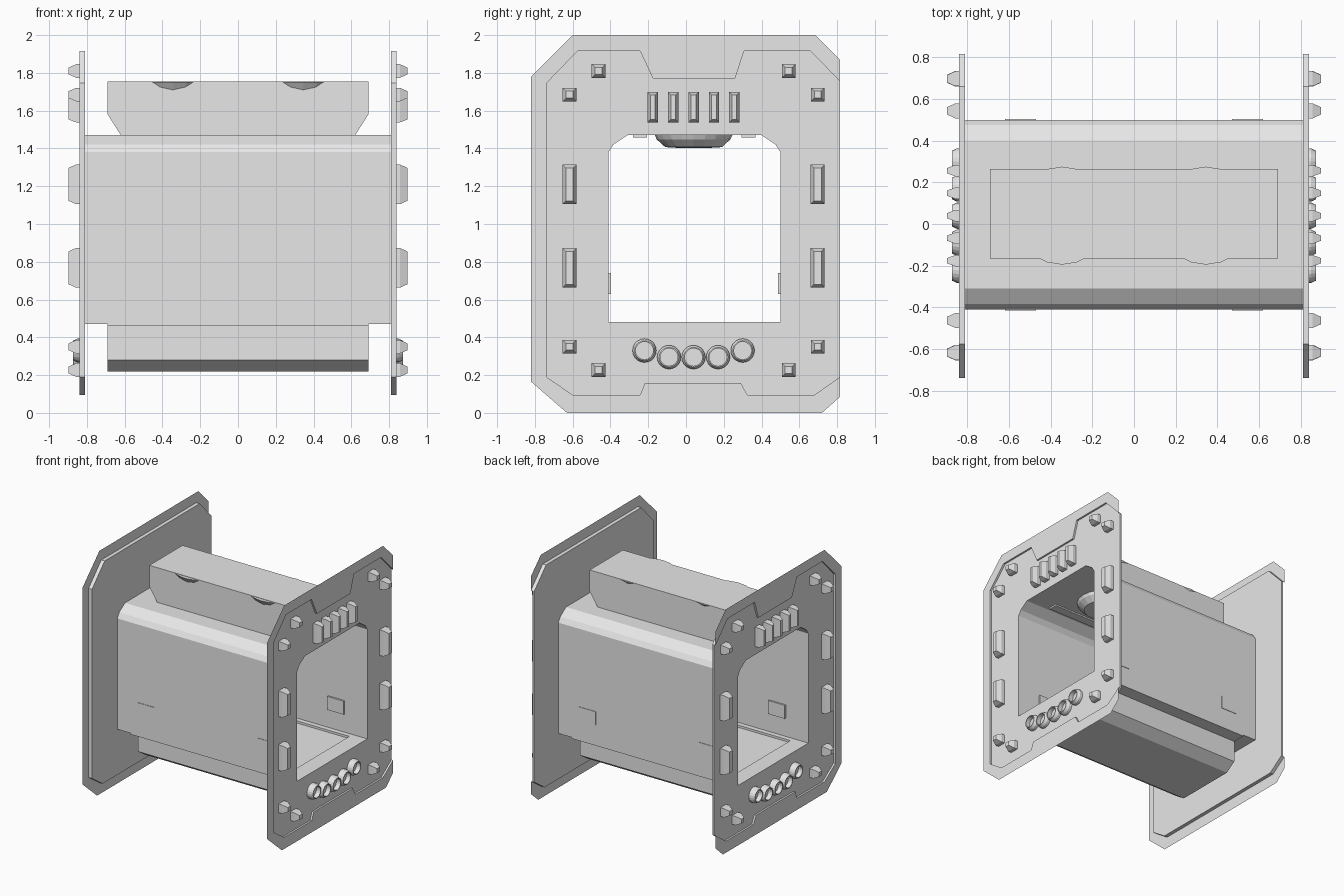
import bpy
import bmesh
from math import cos, sin, tau

if "Cube" in bpy.data.objects:
    bpy.data.objects.remove(bpy.data.objects["Cube"])

GREY = (0.8, 0.8, 0.8, 1)
grey = bpy.data.materials.new("light grey")
grey.use_nodes = True
grey.diffuse_color = GREY
grey.node_tree.nodes["Principled BSDF"].inputs["Base Color"].default_value = GREY

CY = 0.04            # depth centre of the body
INNER, PANEL, RIM = 0.81, 0.825, 0.84


def finish(name, bm, mirror=False):
    bmesh.ops.recalc_face_normals(bm, faces=bm.faces)
    mesh = bpy.data.meshes.new(name)
    bm.to_mesh(mesh)
    bm.free()
    mesh.materials.append(grey)
    ob = bpy.data.objects.new(name, mesh)
    bpy.context.collection.objects.link(ob)
    if mirror:
        ob.modifiers.new("Mirror", "MIRROR").use_mirror_merge = False
    return ob


def loft(bm, rings, start=True, end=True):
    """Skin a list of equal closed rings, with optional end caps."""
    rows = [[bm.verts.new(p) for p in ring] for ring in rings]
    n = len(rows[0])
    for a, b in zip(rows, rows[1:]):
        for i in range(n):
            bm.faces.new((a[i], a[(i + 1) % n], b[(i + 1) % n], b[i]))
    if start:
        bm.faces.new(rows[0])
    if end:
        bm.faces.new(rows[-1])


def at_x(x, points):
    return [(x, y, z) for y, z in points]


def sheet(bm, x, *loops):
    """Flat sheet at x, the second loop being a hole."""
    edges = []
    for loop in loops:
        vs = [bm.verts.new(p) for p in at_x(x, loop)]
        edges += [bm.edges.new((vs[i - 1], vs[i])) for i in range(len(vs))]
    bmesh.ops.triangle_fill(bm, edges=edges, use_beauty=True)


def rect(y, z, w, h):
    return [(y - w / 2, z - h / 2), (y + w / 2, z - h / 2),
            (y + w / 2, z + h / 2), (y - w / 2, z + h / 2)]


def circle(r, n):
    return [(r * cos(tau * i / n), r * sin(tau * i / n)) for i in range(n)]


def box(name, x0, x1, y0, y1, z0, z1, mirror=False):
    bm = bmesh.new()
    prof = [(y0, z0), (y1, z0), (y1, z1), (y0, z1)]
    loft(bm, [at_x(x0, prof), at_x(x1, prof)])
    return finish(name, bm, mirror)


# Outlines in (y, z)
bore = [(-.41, .48), (.5, .48), (.5, 1.38), (.475, 1.42), (.4, 1.47),
        (-.31, 1.47), (-.385, 1.42), (-.41, 1.38)]
panel = [(-.6, .095), (.68, .095), (.815, .19), (.815, 1.755), (.66, 1.915),
         (-.575, 1.915), (-.738, 1.746), (-.738, .19)]
rim_outer = [(.815, .085), (.72, 0), (-.63, 0), (-.82, .165), (-.82, 1.78),
             (-.6, 2), (.685, 2), (.815, 1.87)]
recess = [(.815, 1.755), (.66, 1.915), (.307, 1.915), (.26, 1.77), (-.175, 1.77),
          (-.243, 1.915), (-.575, 1.915), (-.738, 1.746), (-.738, .19), (-.6, .095),
          (-.243, .095), (-.217, .158), (.29, .158), (.325, .095), (.68, .095),
          (.815, .19)]

# End plates: inner and outer skins with the bore cut through
bm = bmesh.new()
sheet(bm, INNER, panel, bore)
sheet(bm, PANEL, panel, bore)
loft(bm, [at_x(INNER, panel), at_x(PANEL, panel)], False, False)
finish("end_plate", bm, True)

# Raised rim: a C shaped sheet, stepped walls down to the panel
bm = bmesh.new()
sheet(bm, RIM, rim_outer + recess)
for path in (recess, panel[3:] + panel[:3]):
    for a, b in zip(path, path[1:]):
        bm.faces.new([bm.verts.new(p) for p in
                      (*at_x(PANEL, (a, b)), *at_x(RIM, (b, a)))])
finish("plate_rim", bm, True)

# Studs and vents: straight base with a tapered top
def studs(name, spots, w, h, inset):
    bm = bmesh.new()
    for y, z in spots:
        full = rect(y, z, w, h)
        tip = rect(y, z, w - 2 * inset, h - 2 * inset)
        loft(bm, [at_x(PANEL, full), at_x(.857, full), at_x(.897, tip)])
    finish(name, bm, True)


sides = (-1, 1)
studs("corner_studs", [(CY + s * dy, z) for s in sides
                       for dy, z in ((.503, 1.81), (.657, 1.685), (.657, .35), (.503, .227))],
      .072, .072, .018)
studs("side_studs", [(CY + s * .657, z) for s in sides for z in (1.21, .768)],
      .075, .21, .018)
studs("vents", [(CY + i * .108, 1.618) for i in range(-2, 3)], .055, .16, .015)

# Ring sockets
bm = bmesh.new()
for i in range(-2, 3):
    y, z = CY + i * .13, .33 if abs(i) == 2 else .295
    loft(bm, [at_x(x, [(y + a, z + b) for a, b in circle(r, 20)])
              for r, x in ((.063, PANEL), (.063, .85), (.052, .873), (.046, .873), (.046, .835))],
         False, True)
finish("ring_sockets", bm, True)

# Tunnel walls and ceiling, open at the floor
bm = bmesh.new()
wall = bore[1:] + bore[:1]
ends = [[bm.verts.new(p) for p in at_x(x, wall)] for x in (-PANEL, PANEL)]
for i in range(len(wall) - 1):
    bm.faces.new((ends[0][i], ends[0][i + 1], ends[1][i + 1], ends[1][i]))
finish("tunnel", bm)

# Floor: end ledges, side ledges and a sunken middle
box("floor_end_ledge", .69, PANEL, -.41, .5, .47, .48, True)
box("floor_front_ledge", -.69, .69, -.41, -.37, .46, .48)
box("floor_back_ledge", -.69, .69, .46, .5, .46, .48)

# Trough under the floor
bm = bmesh.new()
trough = [(-.41, .462), (-.31, .46), (-.31, .28), (-.22, .22), (.3, .22),
          (.39, .28), (.39, .46), (.5, .462)]
loft(bm, [at_x(-.69, trough), at_x(.69, trough)])
finish("under_trough", bm)

# Roof box with cut lower ends
bm = bmesh.new()
roof = [(-.62, 1.47), (.62, 1.47), (.69, 1.58), (.69, 1.755), (-.69, 1.755), (-.69, 1.58)]
loft(bm, [[(x, y, z) for x, z in roof] for y in (-.165, .265)])
finish("roof_box", bm)

# Lamps: shallow bowls at the roof and lenses under the ceiling
def bowls(name, profile):
    bm = bmesh.new()
    for s in sides:
        loft(bm, [[(s * .345 + a, CY + b, z) for a, b in circle(r, 20)] for r, z in profile])
    finish(name, bm)


bowls("roof_bowls", [(.235, 1.752), (.205, 1.71), (.12, 1.67)])
bowls("ceiling_lamps", [(.205, 1.47), (.195, 1.448), (.15, 1.407), (.07, 1.402)])

# Ceiling strips and small plates on the inner walls
for side, y in (("front", -.243), ("back", .33)):
    box(f"ceiling_strip_{side}", -.62, .62, y - .037, y + .037, 1.458, 1.47)
for side, y in (("front", -.405), ("back", .495)):
    box(f"wall_plate_{side}", .47, .62, y - .009, y + .009, .63, .74, True)
